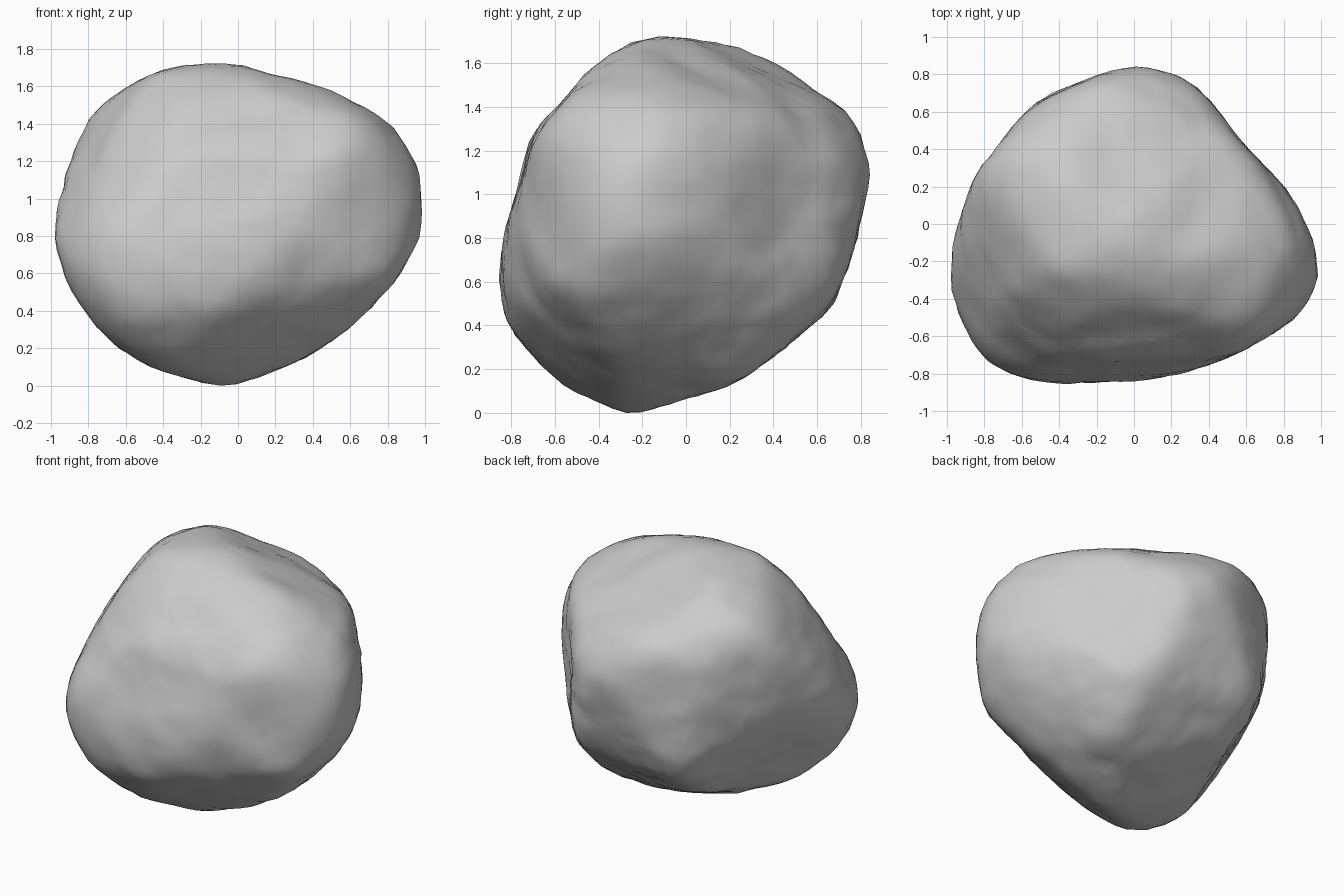
import bpy, bmesh, math
from mathutils import Vector, noise

cube = bpy.data.objects.get("Cube")
if cube:
    bpy.data.objects.remove(cube)

CENTRE = Vector((0, 0, .865))
TURN, TILT = math.radians(40), math.radians(25)
A, B = math.cos(TURN), math.sin(TURN)
C, S = math.cos(TILT), math.sin(TILT)

# Outline profiles: radius at equal angle steps, counter-clockwise from the first axis
front = [.99, 1.018, .987, .933, .865, .835, .862, .89, .927, .983, .982, .969,
         .985, 1.01, .956, .96, .89, .88, .86, .786, .786, .794, .826, .918]
side = [.78, .882, .906, .885, .855, .852, .86, .868, .839, .791, .812, .767,
        .817, .877, .927, .927, .933, .905, .767, .757, .722, .71, .749, .757]
top = [.91, .808, .728, .711, .779, .825, .85, .803, .81, .83, .85, .89,
       .937, 1.035, 1.057, 1.097, .97, .864, .826, .825, .853, .893, 1.006, 1.035]
front_corner = [.765, .754, .812, .797, .805, .83, .88, .923, .92, .877, .875, .916,
                1.018, 1.096, 1.036, .98, .934, .86, .82, .8, .764, .748, .748, .778]
back_corner = [1.036, .897, .841, .831, .843, .843, .831, .867, .904, .886, .828, .742,
               .76, .756, .78, .75, .723, .711, .714, .755, .82, .927, 1.028, 1.073]
low_corner = [.785, .823, .913, .909, .815, .737, .753, .75, .831, .958, .988, 1,
              .94, .941, .834, .792, .804, .868, .94, .935, .8, .742, .733, .767]

# Each outline lies in a plane given by two axes, with a scale
LOOSE = 1.025
OUTLINES = [
    (Vector((1, 0, 0)), Vector((0, 0, 1)), front, 1),
    (Vector((0, 1, 0)), Vector((0, 0, 1)), side, 1),
    (Vector((1, 0, 0)), Vector((0, 1, 0)), top, 1),
    (Vector((A, B, 0)), Vector((-B * S, A * S, C)), front_corner, LOOSE),
    (Vector((-A, -B, 0)), Vector((B * S, -A * S, C)), back_corner, LOOSE),
    (Vector((-A, B, 0)), Vector((B * S, A * S, C)), low_corner, LOOSE),
]

# Hollows: position, radius, depth
DENTS = [((.32, -.6, 1.25), .14, .035), ((.36, -.74, .62), .13, .035),
         ((-.65, -.6, 1), .14, .012), ((.35, .5, 1.4), .18, .025)]


def outline_reach(direction, outline):
    """Distance along a direction before leaving the extruded outline."""
    u_axis, v_axis, radii, scale = outline
    u, v = direction.dot(u_axis), direction.dot(v_axis)
    n = len(radii)
    step = (math.atan2(v, u) / math.tau % 1.0) * n
    i, f = int(step) % n, step % 1.0
    radius = radii[i] * (1 - f) + radii[(i + 1) % n] * f
    return scale * radius / max(math.hypot(u, v), 1e-4)


# Boulder body: a sphere trimmed by every outline, then softened
bm = bmesh.new()
bmesh.ops.create_icosphere(bm, subdivisions=5, radius=1)
for vert in bm.verts:
    d = vert.co.normalized()
    vert.co = d * min(outline_reach(d, o) for o in OUTLINES) * 1.01
for _ in range(5):
    bmesh.ops.smooth_vert(bm, verts=bm.verts, factor=0.5,
                          use_axis_x=True, use_axis_y=True, use_axis_z=True)

# Weathered surface: broad lumps, ledges, fine pitting and hollows
for vert in bm.verts:
    p, d = vert.co.copy(), vert.co.normalized()
    lump = 0.008 * noise.noise(p * 4 + Vector((4, 1, 7)))
    ledge = 0.01 * noise.noise(Vector((p.x * 4, p.y * 4, p.z * 9)))
    pit = 0.008 * noise.noise(p * 13)
    dent = sum(depth * math.exp(-((p + CENTRE - Vector(at)).length / r) ** 2)
               for at, r, depth in DENTS)
    vert.co = p + d * (lump + ledge + pit - dent) + CENTRE

# Rest the lowest point on the ground
lowest = min(v.co.z for v in bm.verts)
bmesh.ops.translate(bm, verts=bm.verts, vec=(0, 0, -lowest))

mesh = bpy.data.meshes.new("boulder")
bm.to_mesh(mesh)
bm.free()
boulder = bpy.data.objects.new("boulder", mesh)
bpy.context.collection.objects.link(boulder)

# Stone colour
stone = bpy.data.materials.new("light_grey_stone")
stone.use_nodes = True
grey = (0.6, 0.6, 0.6, 1)
stone.diffuse_color = grey
stone.node_tree.nodes["Principled BSDF"].inputs["Base Color"].default_value = grey
mesh.materials.append(stone)

bpy.ops.object.select_all(action='DESELECT')
boulder.select_set(True)
bpy.context.view_layer.objects.active = boulder
bpy.ops.object.shade_smooth_by_angle(angle=math.radians(30))
